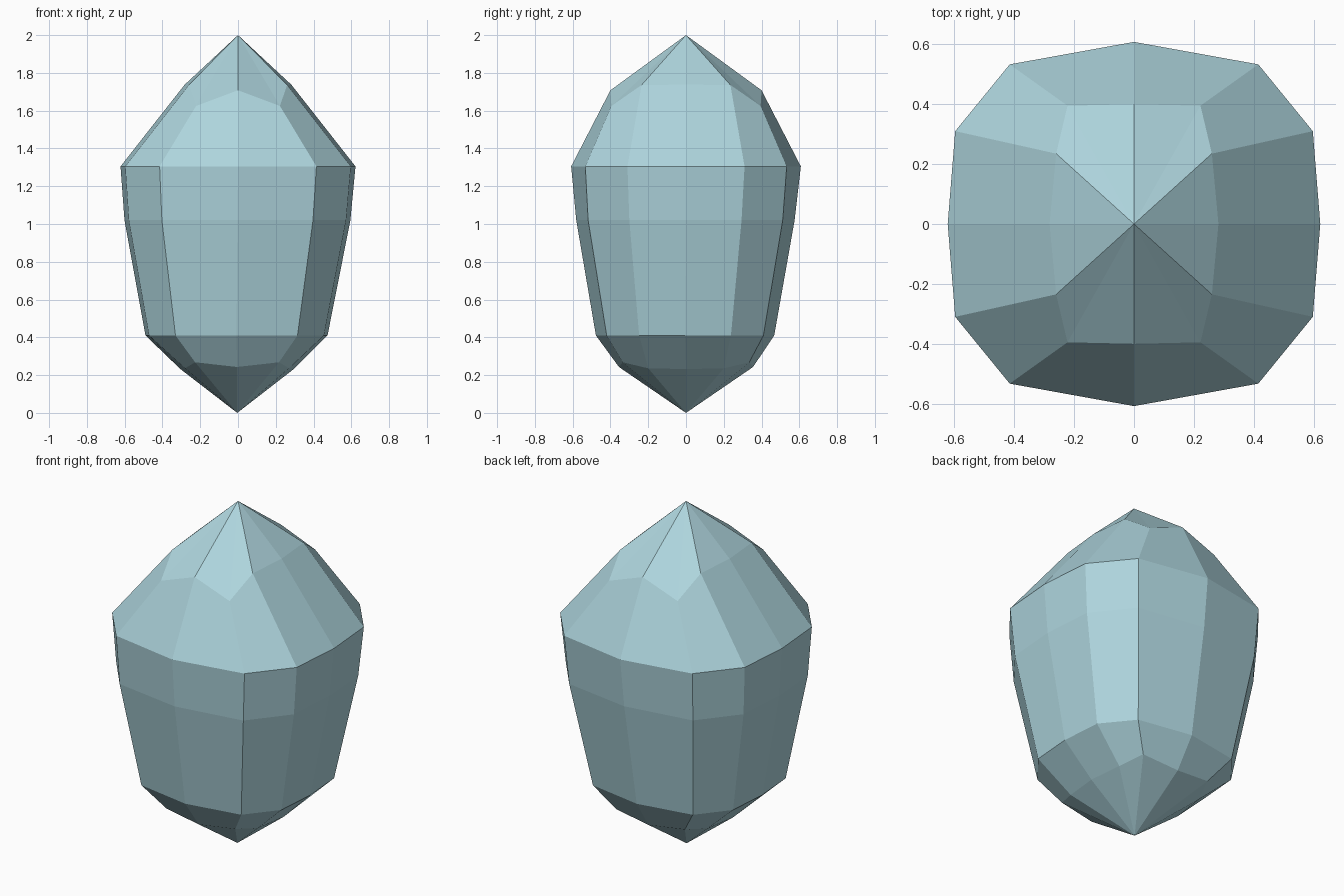
import bpy, bmesh

if "Cube" in bpy.data.objects:
    bpy.data.objects.remove(bpy.data.objects["Cube"])

# Each ring: x offset, y offset, then a quarter outline as (x, y, z)
RINGS = [
    (-0.005, 0.0, [(0.30, 0, 0.232), (0.275, 0.20, 0.236), (0.222, 0.335, 0.268), (0, 0.355, 0.243)]),
    (-0.008, -0.005, [(0.482, 0, 0.41), (0.463, 0.243, 0.41), (0.323, 0.415, 0.41), (0, 0.472, 0.41)]),
    (-0.003, -0.003, [(0.598, 0, 1.02), (0.575, 0.297, 1.02), (0.40, 0.515, 1.02), (0, 0.578, 1.02)]),
    (0.0, 0.0, [(0.622, 0, 1.305), (0.597, 0.31, 1.305), (0.415, 0.533, 1.305), (0, 0.608, 1.305)]),
    (0.0, 0.0, [(0.282, 0, 1.738), (0.26, 0.235, 1.736), (0.222, 0.395, 1.625), (0, 0.40, 1.708)]),
]


def full_ring(dx, dy, q):
    """Mirror a quarter outline into a closed 12 point ring."""
    pts = q + [(-x, y, z) for x, y, z in q[2::-1]]
    pts += [(x, -y, z) for x, y, z in pts[5:0:-1]]
    return [(x + dx, y + dy, z) for x, y, z in pts]


bm = bmesh.new()
rings = [[bm.verts.new(p) for p in full_ring(*r)] for r in RINGS]
n = len(rings[0])

# Side facets between neighbouring rings
for lo, hi in zip(rings, rings[1:]):
    for i in range(n):
        j = (i + 1) % n
        bm.faces.new((lo[i], lo[j], hi[j], hi[i]))

# Pointed ends
bottom = bm.verts.new((-0.004, 0, 0))
top = bm.verts.new((0, 0, 2))
for i in range(n):
    j = (i + 1) % n
    bm.faces.new((rings[0][j], rings[0][i], bottom))
    bm.faces.new((rings[-1][i], rings[-1][j], top))
bmesh.ops.recalc_face_normals(bm, faces=bm.faces)

mesh = bpy.data.meshes.new("crystal")
bm.to_mesh(mesh)
bm.free()

mat = bpy.data.materials.new("pale blue")
mat.diffuse_color = (0.42, 0.66, 0.72, 1)
mat.use_nodes = True
mat.node_tree.nodes["Principled BSDF"].inputs["Base Color"].default_value = mat.diffuse_color
mesh.materials.append(mat)
bpy.context.collection.objects.link(bpy.data.objects.new("crystal", mesh))
